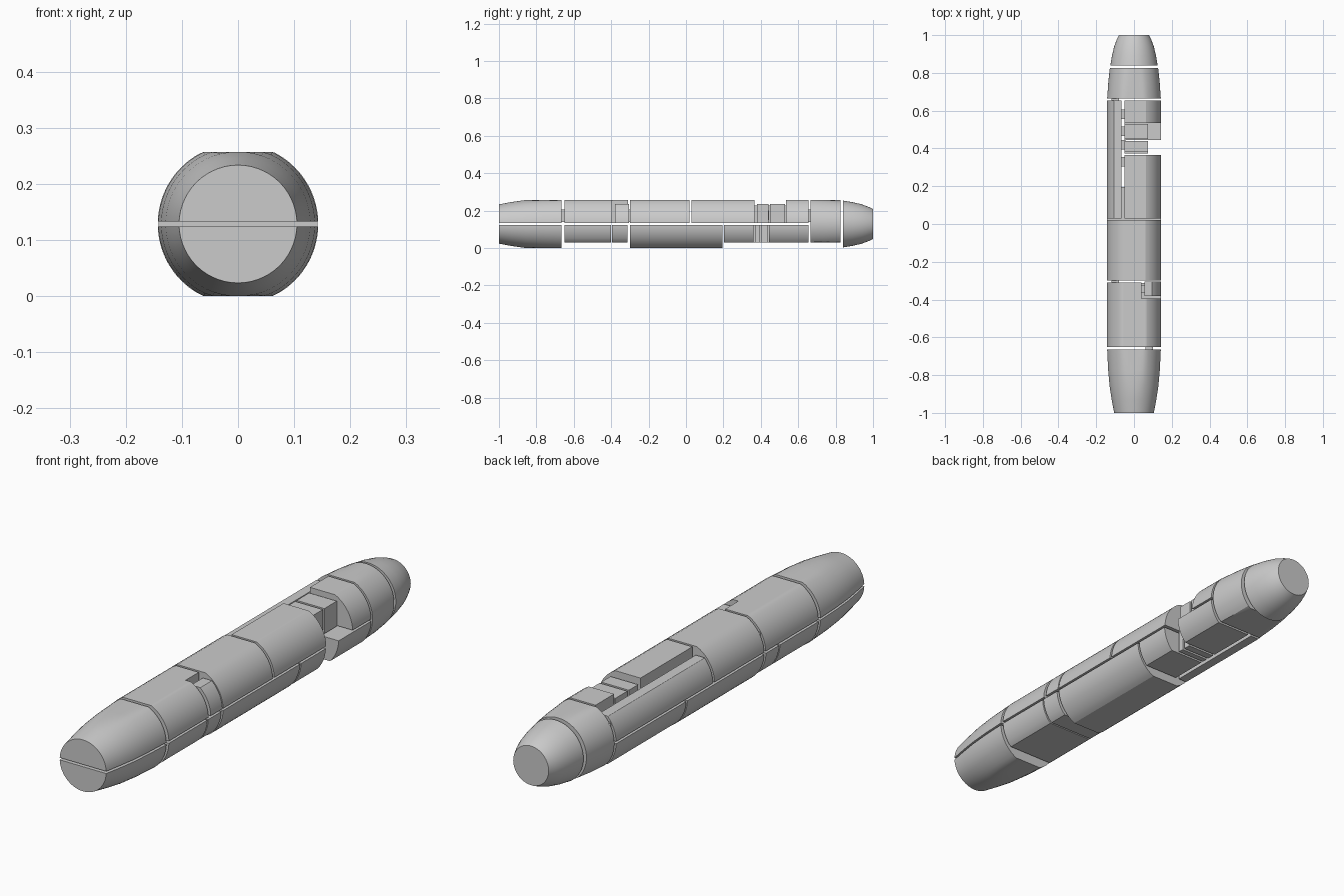
import bpy, bmesh, math

if "Cube" in bpy.data.objects:
    bpy.data.objects.remove(bpy.data.objects["Cube"])

C = 0.1285      # height of the long axis
R = 0.143       # main radius
CAP = 0.128     # half height of the flattened top and bottom
LOW = 0.098     # half height of the recessed parts
SLIT = 0.0045   # half thickness of the slit between the halves
N = 28


def section(r, x0, x1, zlo, zhi):
    """Circle slice limited to x0..x1 and zlo..zhi around the axis."""
    a0 = math.acos(max(-1, min(1, x1 / r)))
    a1 = math.acos(max(-1, min(1, x0 / r)))
    ts = [a0 + (a1 - a0) * i / N for i in range(N + 1)]
    clamp = lambda z: C + max(zlo, min(zhi, z))
    up = [(r * math.cos(t), clamp(r * math.sin(t))) for t in ts]
    down = [(r * math.cos(t), clamp(-r * math.sin(t))) for t in reversed(ts)]
    return up + down


def piece(name, stations, zlo, zhi, x0=-1, x1=1):
    """Loft slices along y; stations are (y, radius)."""
    bm = bmesh.new()
    rings = [[bm.verts.new((x, y, z)) for x, z in section(r, x0, x1, zlo, zhi)]
             for y, r in stations]
    n = len(rings[0])
    for a, b in zip(rings, rings[1:]):
        for i in range(n):
            j = (i + 1) % n
            bm.faces.new((a[i], a[j], b[j], b[i]))
    bm.faces.new(rings[0])
    bm.faces.new(rings[-1])
    bmesh.ops.remove_doubles(bm, verts=bm.verts, dist=1e-5)
    bmesh.ops.recalc_face_normals(bm, faces=bm.faces)
    mesh = bpy.data.meshes.new(name)
    bm.to_mesh(mesh)
    bm.free()
    ob = bpy.data.objects.new(name, mesh)
    bpy.context.collection.objects.link(ob)
    bpy.context.view_layer.objects.active = ob
    ob.select_set(True)
    bpy.ops.object.shade_smooth_by_angle(angle=math.radians(25))
    ob.select_set(False)
    return ob


def upper(name, y0, y1, x0=-1, x1=1, top=CAP):
    piece("upper_" + name, [(y0, R), (y1, R)], SLIT, top, x0, x1)


def lower(name, y0, y1, x0=-1, x1=1, bottom=LOW):
    piece("lower_" + name, [(y0, R), (y1, R)], -bottom, -SLIT, x0, x1)


def box(name, x0, x1, y0, y1, z0, z1):
    bpy.ops.mesh.primitive_cube_add(size=1, location=((x0 + x1) / 2, (y0 + y1) / 2, (z0 + z1) / 2))
    ob = bpy.context.object
    ob.name = name
    ob.scale = (x1 - x0, y1 - y0, z1 - z0)
    ob.select_set(False)


# Tapered front end, split in two halves
nose = [(-1, 0.105), (-0.93, 0.118), (-0.86, 0.129), (-0.77, 0.137), (-0.665, 0.142)]
piece("upper_front_end", nose, SLIT, CAP)
piece("lower_front_end", nose, -CAP, -SLIT)

# Tapered collar and tip at the back, whole
piece("back_collar", [(0.665, 0.142), (0.75, 0.136), (0.825, 0.128)], -LOW, CAP)
piece("back_tip", [(0.84, 0.125), (0.89, 0.117), (0.94, 0.105), (0.975, 0.092), (1, 0.08)],
      -CAP, CAP)

# Upper shell
upper("front_shell", -0.65, -0.31, x1=0.04)
upper("front_shell_side", -0.65, -0.395, x0=0.04)
upper("switch_block", -0.38, -0.305, x0=0.055, top=0.107)
upper("middle_shell", -0.30, 0.02)
upper("long_cover", 0.03, 0.365, x0=-0.05)
upper("inner_block_1", 0.38, 0.44, -0.05, 0.075, 0.107)
upper("inner_block_2", 0.45, 0.53, -0.05, 0.075, 0.107)
upper("back_cover", 0.535, 0.655, x0=-0.05)
upper("side_rail", 0.03, 0.655, x1=-0.065, top=LOW)

# Lower shell
lower("front_shell", -0.65, -0.402)
lower("front_band", -0.396, -0.312)
lower("middle_shell", -0.30, 0.195, bottom=CAP)
lower("back_shell", 0.203, 0.362, x0=-0.05)
lower("inner_block_1", 0.372, 0.395, -0.05, 0.075)
lower("inner_block_2", 0.405, 0.435, -0.05, 0.075)
lower("back_cover", 0.445, 0.655, x0=-0.05)
lower("side_rail", 0.203, 0.655, x1=-0.065)

# Small pegs bridging the gaps
for i, (x, y) in enumerate([(0.08, -0.657), (-0.1, -0.305), (-0.1, 0.66)]):
    box(f"gap_peg_{i}", x - 0.02, x + 0.02, y - 0.012, y + 0.012, 0.14, 0.205)
for i, y in enumerate([0.33, 0.42, 0.49, 0.58]):
    box(f"rail_peg_{i}", -0.07, -0.045, y - 0.025, y + 0.025, 0.15, 0.2)
box("switch_peg", 0.035, 0.06, -0.365, -0.325, 0.15, 0.21)
